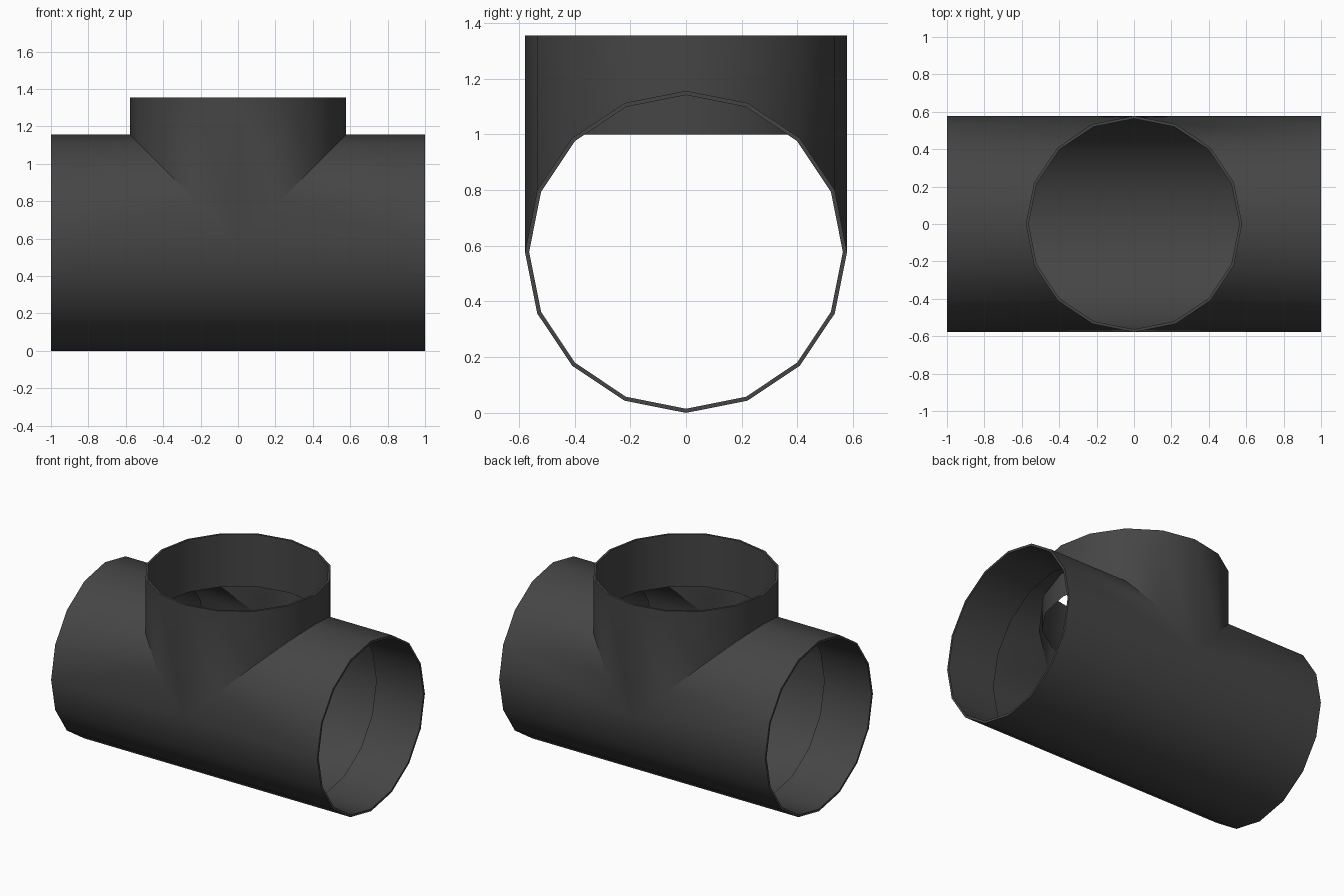
import bpy, bmesh, math
from mathutils import Vector

if "Cube" in bpy.data.objects:
    bpy.data.objects.remove(bpy.data.objects["Cube"])

SIDES = 16
R = 0.578        # outer radius
RI = 0.563       # socket bore radius
ZC = 0.578       # height of the pipe axis
DEPTH = 0.355    # socket depth
AXIS = Vector((0, 0, ZC))

bm = bmesh.new()


def add_leg(direction, up, end, mitre):
    """One socket leg: bore liner, rim, then outer wall down to the mitre joint."""
    d, u = Vector(direction), Vector(up)
    side = Vector((0, 1, 0))
    rings = []
    for radius, dist in ((RI, end - DEPTH), (RI, end), (R, end), (R, None)):
        ring = []
        for i in range(SIDES):
            a = 2 * math.pi * i / SIDES
            h = radius * math.cos(a)
            t = mitre(h) if dist is None else dist
            ring.append(bm.verts.new(AXIS + d * t + u * h + side * radius * math.sin(a)))
        rings.append(ring)
    for r0, r1 in zip(rings, rings[1:]):
        for i in range(SIDES):
            j = (i + 1) % SIDES
            bm.faces.new((r0[i], r0[j], r1[j], r1[i]))


# Two ends of the main run
for s in (1, -1):
    add_leg((s, 0, 0), (0, 0, 1), 1.0, lambda h: max(0.0, h))
# Upright branch
add_leg((0, 0, 1), (1, 0, 0), 1.355 - ZC, abs)

# Weld the legs along the mitre
bmesh.ops.remove_doubles(bm, verts=bm.verts[:], dist=0.0005)
bmesh.ops.recalc_face_normals(bm, faces=bm.faces[:])

mesh = bpy.data.meshes.new("pipe_tee")
bm.to_mesh(mesh)
bm.free()
tee = bpy.data.objects.new("pipe_tee", mesh)
bpy.context.collection.objects.link(tee)

# Dark plastic
mat = bpy.data.materials.new("dark_plastic")
mat.diffuse_color = (0.06, 0.06, 0.06, 1)
mat.use_nodes = True
mat.node_tree.nodes["Principled BSDF"].inputs["Base Color"].default_value = mat.diffuse_color
mesh.materials.append(mat)

bpy.context.view_layer.objects.active = tee
tee.select_set(True)
bpy.ops.object.shade_smooth_by_angle(angle=math.radians(30))
